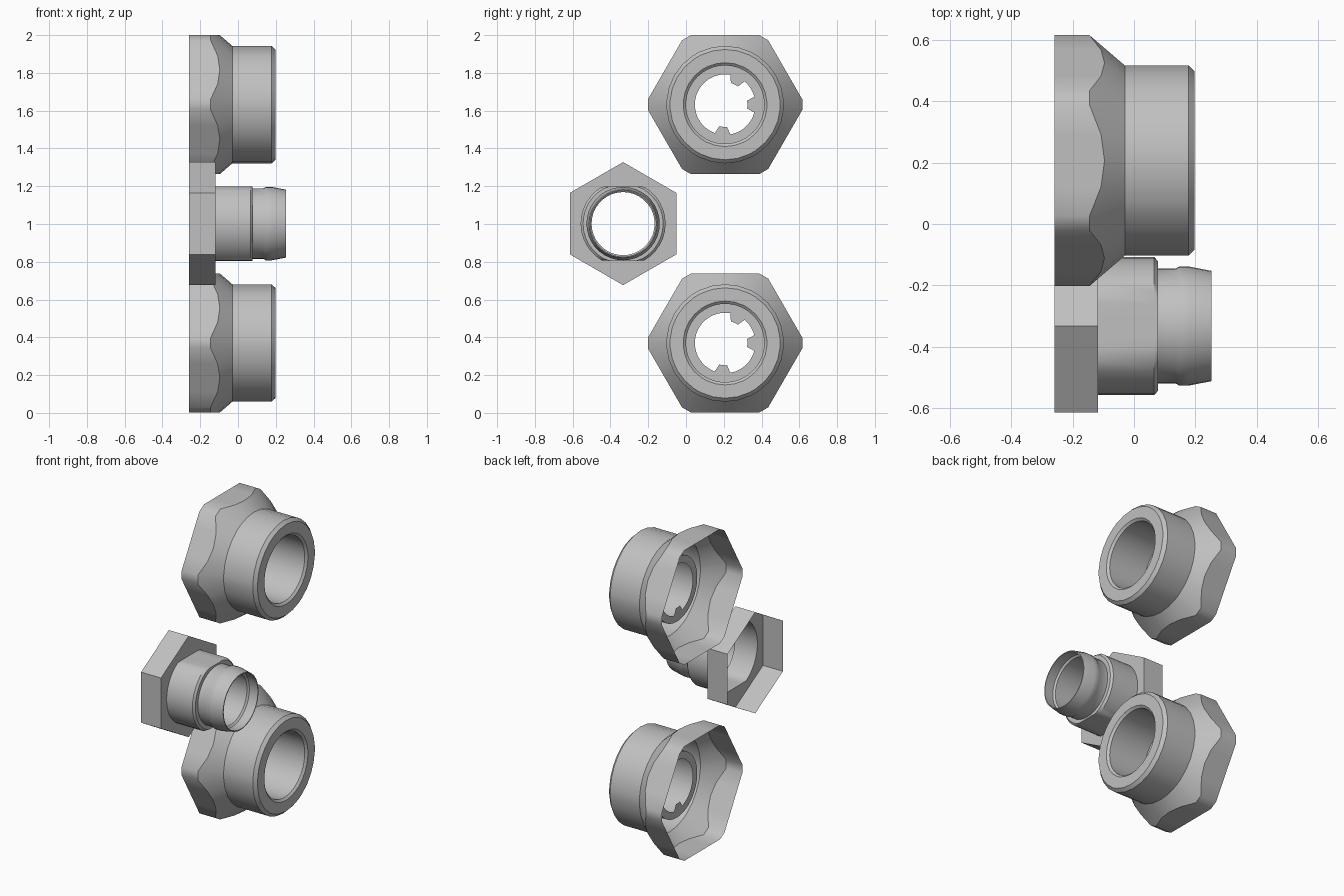
import bpy, bmesh
from math import sin, cos, acos, radians, degrees

cube = bpy.data.objects.get("Cube")
if cube:
    bpy.data.objects.remove(cube)

grey = bpy.data.materials.new("satin_grey")
grey.use_nodes = True
colour = (0.53, 0.53, 0.53, 1)
grey.diffuse_color = colour
grey.node_tree.nodes["Principled BSDF"].inputs["Base Color"].default_value = colour


def loft(name, angles, rings, location):
    """Skin rings around the x axis; each ring maps an angle in degrees to (x, radius)."""
    bm = bmesh.new()
    rows = []
    for ring in rings:
        row = []
        for a in angles:
            x, r = ring(a)
            row.append(bm.verts.new((x, r * cos(radians(a)), r * sin(radians(a)))))
        rows.append(row)
    n = len(angles)
    for low, high in zip(rows, rows[1:]):
        for j in range(n):
            k = (j + 1) % n
            bm.faces.new((low[j], low[k], high[k], high[j]))
    mesh = bpy.data.meshes.new(name)
    bm.to_mesh(mesh)
    bm.free()
    mesh.materials.append(grey)
    obj = bpy.data.objects.new(name, mesh)
    obj.location = location
    bpy.context.collection.objects.link(obj)
    bpy.ops.object.select_all(action="DESELECT")
    obj.select_set(True)
    bpy.context.view_layer.objects.active = obj
    bpy.ops.object.shade_smooth_by_angle(angle=radians(35))
    return obj


def circle(x, r):
    return lambda a: (x, r)


def hexagon(a, apothem, first_flat):
    """Radius of a hexagon at an angle."""
    off = (a - first_flat + 30) % 60 - 30
    return apothem / cos(radians(off))


# Large hex cap: hexagon cut by a cone, leaving scalloped edges
APOTHEM, CORNER = 0.368, 0.41
BACK, CONE_START, CONE_END, NECK = -0.26, -0.145, -0.03, 0.311


def cap_radius(a):
    return min(CORNER, hexagon(a, APOTHEM, 30))


def scallop(a):
    r = cap_radius(a)
    t = (CORNER - r) / (CORNER - NECK)
    return CONE_START + t * (CONE_END - CONE_START), r


cut = degrees(acos(APOTHEM / CORNER))
cap_angles = [30 + 60 * side + cut * step / 2
              for side in range(6) for step in (-2, -1, 0, 1, 2)]

# Keyed hole: three teeth pointing inward
TEETH = (65, 0, -95)
RING_X = -0.08


def keyed_hole(a):
    near = min(abs((a - t + 180) % 360 - 180) for t in TEETH)
    return RING_X, 0.118 if near < 14 else 0.16


for label, z in (("lower", 0.37), ("upper", 1.632)):
    place = (0, 0.207, z)
    loft(label + "_hex_cap", cap_angles,
         [lambda a: (BACK, cap_radius(a)), scallop, circle(CONE_END, NECK),
          circle(0.178, NECK), circle(0.198, 0.292), circle(0.198, 0.222)], place)
    loft(label + "_bore", range(0, 360, 5),
         [circle(0.198, 0.222), circle(0.185, 0.207), circle(RING_X, 0.207), keyed_hole],
         place)

# Small fitting: hex head and a barrel with flats above and below
FLAT = 0.197


def flatted(x, r):
    return lambda a: (x, min(r, FLAT / max(abs(sin(radians(a))), 0.01)))


def head(x):
    return lambda a: (x, hexagon(a, 0.282, 0))


fitting_place = (0, -0.333, 1.002)
around = range(0, 360, 10)
loft("fitting_head", around, [head(BACK), head(-0.118), flatted(-0.118, 0.225)],
     fitting_place)
loft("fitting_barrel", around,
     [flatted(-0.118, 0.225), flatted(0.066, 0.225), flatted(0.078, 0.212),
      circle(0.078, 0.187)], fitting_place)

# Spigot with a raised, tapering lip and a stepped bore
loft("fitting_spigot", around,
     [circle(x, r) for x, r in (
         (0.078, 0.187), (0.135, 0.187), (0.147, 0.194), (0.18, 0.194),
         (0.253, 0.18), (0.253, 0.174), (0.19, 0.178), (0.18, 0.167),
         (0.0, 0.167))], fitting_place)
